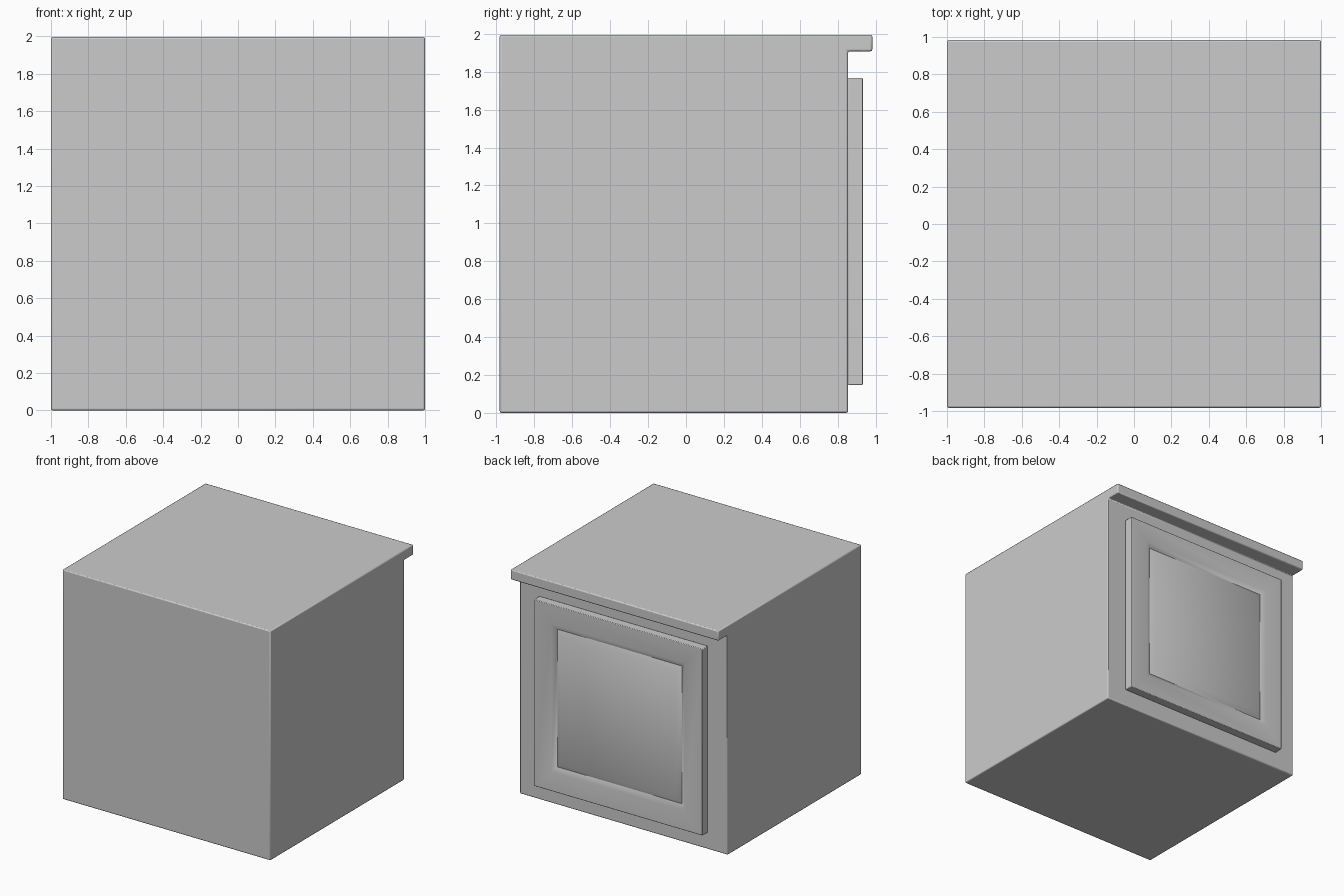
import bpy, bmesh

if "Cube" in bpy.data.objects:
    bpy.data.objects.remove(bpy.data.objects["Cube"])


def make_object(name, bm, bevel):
    bmesh.ops.recalc_face_normals(bm, faces=bm.faces)
    mesh = bpy.data.meshes.new(name)
    bm.to_mesh(mesh)
    bm.free()
    obj = bpy.data.objects.new(name, mesh)
    bpy.context.collection.objects.link(obj)
    mod = obj.modifiers.new("soft_edges", 'BEVEL')
    mod.width = bevel
    mod.segments = 2
    mod.limit_method = 'ANGLE'
    mod.angle_limit = 1.2
    bpy.ops.object.select_all(action='DESELECT')
    obj.select_set(True)
    bpy.context.view_layer.objects.active = obj
    bpy.ops.object.shade_smooth_by_angle(angle=0.9)
    return obj


# Cabinet body with overhanging worktop: side profile (y, z) extruded across x
profile = [(-0.983, 0), (0.855, 0), (0.855, 1.908), (0.983, 1.908),
           (0.983, 1.995), (-0.983, 1.995)]
bm = bmesh.new()
face = bm.faces.new([bm.verts.new((-1, y, z)) for y, z in profile])
ext = bmesh.ops.extrude_face_region(bm, geom=[face])
bmesh.ops.translate(bm, vec=(2, 0, 0),
                    verts=[v for v in ext["geom"] if isinstance(v, bmesh.types.BMVert)])
make_object("cabinet_body", bm, 0.009)

# Door: nested square rings (half size, y) forming a frame, V groove and raised panel
rings = [(0.81, 0.855), (0.81, 0.933), (0.64, 0.933), (0.598, 0.909), (0.555, 0.933)]
door_z = 0.957
bm = bmesh.new()
loops = [[bm.verts.new((sx * h, y, door_z + sz * h))
          for sx, sz in ((-1, -1), (1, -1), (1, 1), (-1, 1))] for h, y in rings]
for a, b in zip(loops, loops[1:]):
    for i in range(4):
        j = (i + 1) % 4
        bm.faces.new((a[i], a[j], b[j], b[i]))
bm.faces.new(loops[0])
bm.faces.new(loops[-1])
make_object("door", bm, 0.005)
